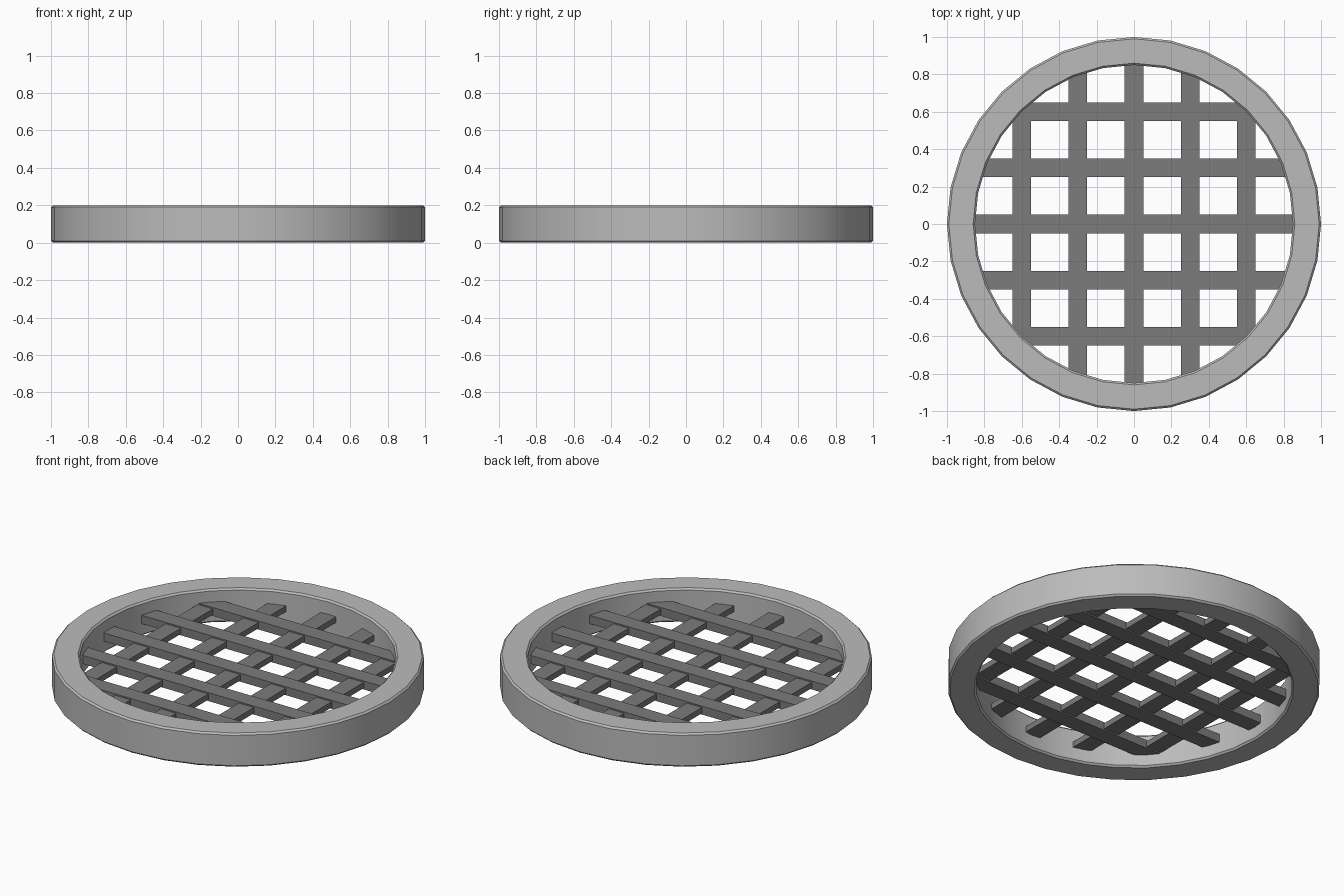
import bpy, math
from mathutils import Matrix

if "Cube" in bpy.data.objects:
    bpy.data.objects.remove(bpy.data.objects["Cube"])

SEG = 32
R_OUT, R_IN, H, B = 1.0, 0.85, 0.2, 0.01


def material(name, v):
    m = bpy.data.materials.new(name)
    m.diffuse_color = (v, v, v, 1)
    m.use_nodes = True
    m.node_tree.nodes["Principled BSDF"].inputs["Base Color"].default_value = m.diffuse_color
    return m


rim_grey = material("rim_grey", 0.5)
bar_grey = material("bar_grey", 0.2)

# Outer rim: bevelled rectangle profile swept round the z axis
profile = [(R_OUT, B), (R_OUT, H - B), (R_OUT - B, H), (R_IN + B, H),
           (R_IN, H - B), (R_IN, B), (R_IN + B, 0), (R_OUT - B, 0)]
n = len(profile)
verts, faces = [], []
for i in range(SEG):
    a = 2 * math.pi * i / SEG
    verts += [(r * math.cos(a), r * math.sin(a), z) for r, z in profile]
    j = (i + 1) % SEG
    faces += [(i * n + k, j * n + k, j * n + (k + 1) % n, i * n + (k + 1) % n)
              for k in range(n)]
mesh = bpy.data.meshes.new("rim")
mesh.from_pydata(verts, [], faces)
mesh.materials.append(rim_grey)
rim = bpy.data.objects.new("rim", mesh)
bpy.context.collection.objects.link(rim)
bpy.context.view_layer.objects.active = rim
rim.select_set(True)
bpy.ops.object.shade_smooth_by_angle(angle=math.radians(30))


# Grate bars, ends buried in the rim
def bar(name, size, loc):
    bpy.ops.mesh.primitive_cube_add(size=1, location=loc)
    ob = bpy.context.object
    ob.name = name
    ob.data.transform(Matrix.Diagonal((*size, 1)))
    ob.data.materials.append(bar_grey)


for i in range(-2, 3):
    p = 0.3 * i
    length = 2 * math.sqrt(0.92 ** 2 - p * p)
    bar(f"cross_bar_{i + 3}", (length, 0.1, 0.05), (0, p, 0.1))
    bar(f"long_bar_{i + 3}", (0.1, length, 0.034), (p, 0, 0.1))
